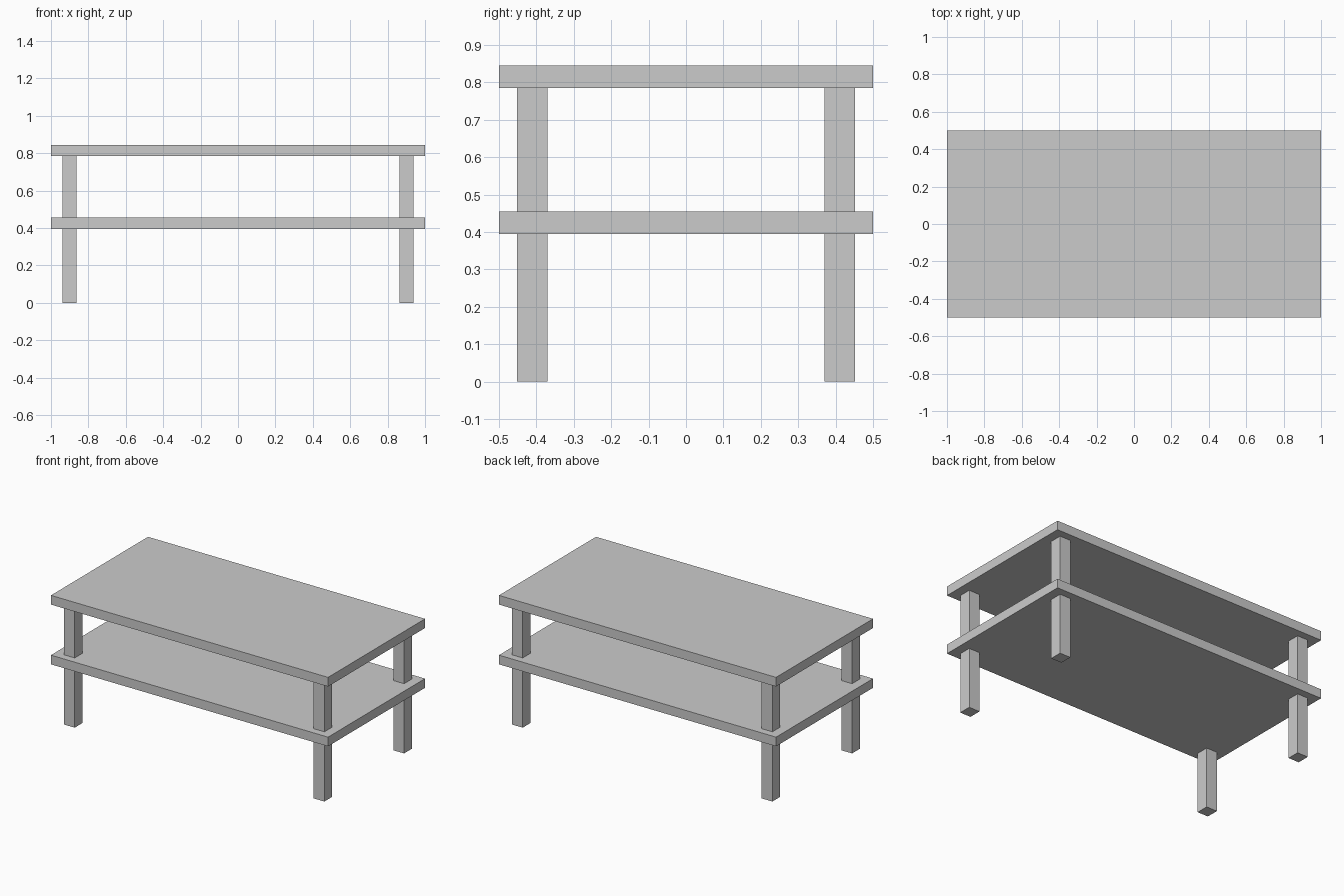
import bpy

if "Cube" in bpy.data.objects:
    bpy.data.objects.remove(bpy.data.objects["Cube"])


def box(name, center, size):
    bpy.ops.mesh.primitive_cube_add(size=1, location=center)
    obj = bpy.context.object
    obj.name = name
    obj.scale = size
    bpy.ops.object.transform_apply(location=False, rotation=False, scale=True)
    return obj


BOARD = 0.06        # board thickness
SHELF_Z = 0.395     # underside of shelf
TOP_Z = 0.785       # underside of top
LEG_X, LEG_Y = 0.901, 0.411
LEG_W, LEG_D = 0.077, 0.081

# Table top and lower shelf
for name, z in (("table_top", TOP_Z), ("shelf", SHELF_Z)):
    box(name, (0, 0, z + BOARD / 2), (2, 1, BOARD))

# Legs below the shelf and posts between shelf and top
for part, z0, z1 in (("leg", 0, SHELF_Z), ("post", SHELF_Z + BOARD, TOP_Z)):
    for side, sx in (("left", -1), ("right", 1)):
        for end, sy in (("front", -1), ("back", 1)):
            box(f"{end}_{side}_{part}",
                (sx * LEG_X, sy * LEG_Y, (z0 + z1) / 2),
                (LEG_W, LEG_D, z1 - z0))
